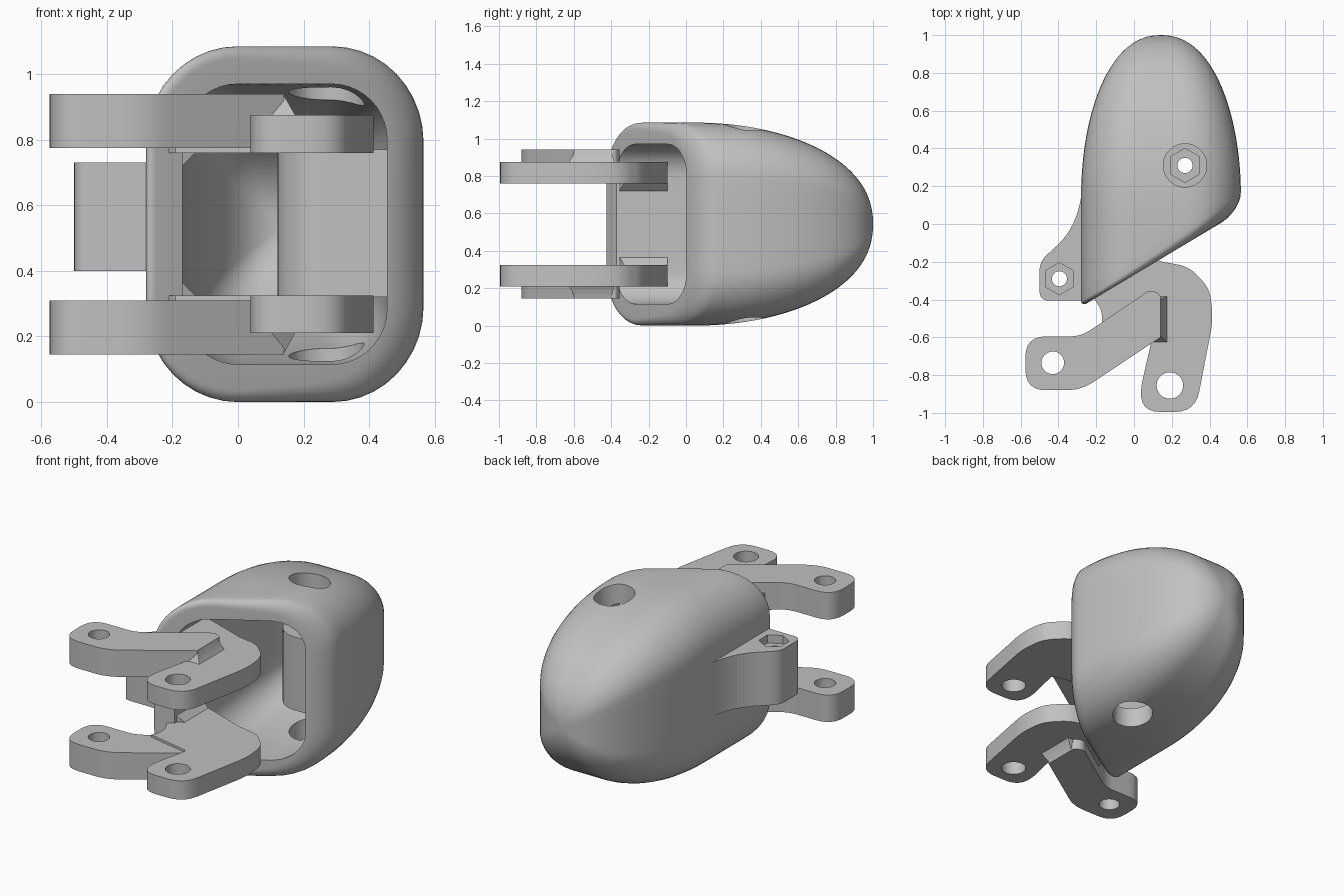
import bpy, bmesh, math
from mathutils import Vector

if "Cube" in bpy.data.objects:
    bpy.data.objects.remove(bpy.data.objects["Cube"])

grey = bpy.data.materials.new("plain grey")
grey.use_nodes = True
COLOUR = (0.53, 0.53, 0.53, 1)
grey.diffuse_color = COLOUR
grey.node_tree.nodes["Principled BSDF"].inputs["Base Color"].default_value = COLOUR

MID = 0.5425          # height of the mirror plane
SCREW = (0.27, 0.31)  # screw post axis
PIN = (-0.395, -0.29)  # lug pin axis


def finish(name, bm):
    bmesh.ops.remove_doubles(bm, verts=bm.verts, dist=1e-5)
    bmesh.ops.recalc_face_normals(bm, faces=bm.faces)
    mesh = bpy.data.meshes.new(name)
    bm.to_mesh(mesh)
    bm.free()
    mesh.materials.append(grey)
    ob = bpy.data.objects.new(name, mesh)
    bpy.context.collection.objects.link(ob)
    return ob


def loft(bm, rings, close_ends=False):
    rows = [[bm.verts.new(p) for p in ring] for ring in rings]
    n = len(rows[0])
    for a, b in zip(rows, rows[1:]):
        for i in range(n):
            j = (i + 1) % n
            bm.faces.new((a[i], a[j], b[j], b[i]))
    if close_ends:
        bm.faces.new(rows[0])
        bm.faces.new(rows[-1])


def rounded(points, steps=6):
    """Outline from (x, y, corner size) points."""
    out = []
    for i, (x, y, r) in enumerate(points):
        p = Vector((x, y))
        if r == 0:
            out.append(p)
            continue
        a = p + (Vector(points[i - 1][:2]) - p).normalized() * r
        b = p + (Vector(points[(i + 1) % len(points)][:2]) - p).normalized() * r
        for k in range(steps + 1):
            t = k / steps
            out.append(a * (1 - t) ** 2 + p * 2 * t * (1 - t) + b * t * t)
    return out


def disc(centre, r, n=40):
    return [(centre[0] + r * math.sin(math.tau * i / n),
             centre[1] + r * math.cos(math.tau * i / n)) for i in range(n)]


def prism(name, outline, z0, z1, mirror=False, top=None):
    def ring(pts, z):
        return [(p[0], p[1], 2 * MID - z if mirror else z) for p in pts]
    bm = bmesh.new()
    loft(bm, [ring(outline, z0), ring(top or outline, z1)], True)
    return finish(name, bm)


def apply_boolean(ob, other, operation="DIFFERENCE"):
    mod = ob.modifiers.new("join", "BOOLEAN")
    mod.operation, mod.solver, mod.object = operation, "EXACT", other
    bpy.context.view_layer.objects.active = ob
    bpy.ops.object.modifier_apply(modifier=mod.name)
    bpy.data.objects.remove(other)


def drill(ob, centre, r, z0, z1, sides=40):
    apply_boolean(ob, prism("cutter", disc(centre, r, sides), z0, z1))


# Rounded-rectangle section in unit coordinates
def section(ru, rv, arc=10, straight=5):
    corners = [(1 - ru, 1 - rv, 0), (ru, 1 - rv, 1), (ru, rv, 2), (1 - ru, rv, 3)]
    pts = []
    for cu, cv, q in corners:
        for k in range(arc + 1):
            a = (q + k / arc) * math.pi / 2
            pts.append((cu + ru * math.cos(a), cv + rv * math.sin(a)))
    out = []
    for i, p in enumerate(pts):
        out.append(p)
        if i % (arc + 1) == arc:
            q = pts[(i + 1) % len(pts)]
            for k in range(1, straight):
                t = k / straight
                out.append((p[0] + (q[0] - p[0]) * t, p[1] + (q[1] - p[1]) * t))
    return out


def rim_y(x):
    return 0.6 * x - 0.27


def dome(y, start, end):
    q = min(1, max(0, (y - start) / (end - start)))
    return max(0, 1 - q * q) ** 0.45


def dome_rings(sec, cx, wx, hz, end, start_x, start_z, lip, steps=28):
    rings = []
    for s in range(steps + 1):
        t = math.sin(s / steps * math.pi / 2)
        ring = []
        for u, v in sec:
            y0 = rim_y(cx + wx * (2 * u - 1)) + lip(u)
            y = y0 + (end - y0) * t
            ring.append((cx + wx * (2 * u - 1) * dome(y, start_x, end), y,
                         MID + hz * (2 * v - 1) * dome(y, start_z, end)))
        rings.append(ring)
    return rings


# Hollow cap with a slanted, rounded rim
def lip_size(u):
    return 0.03 + 0.07 * u * u


outer_sec, inner_sec = section(0.33, 0.265), section(0.27, 0.2)
outer = dome_rings(outer_sec, 0.143, 0.423, MID, 1.0, 0.15, 0.05, lip_size)
inner = dome_rings(inner_sec, 0.1425, 0.3125, 0.4275, 0.88, 0.1, 0.0, lambda u: 0)
lip = []
for k in range(6, 0, -1):
    a = k / 6 * math.pi / 2
    ring = []
    for u, v in outer_sec:
        f = lip_size(u)
        inset = f * (1 - math.cos(a))
        x = 0.143 + (0.423 - inset) * (2 * u - 1)
        ring.append((x, rim_y(x) + f * (1 - math.sin(a)), MID + (MID - inset) * (2 * v - 1)))
    lip.append(ring)
bm = bmesh.new()
loft(bm, inner[::-1] + lip + outer)
cap = finish("cap_shell", bm)
for z0, z1 in ((0.77, 1.3), (-0.2, 0.32)):
    drill(cap, SCREW, 0.115, z0, z1)

# Screw post inside the cap, joined to the side wall
sx, sy = SCREW
post_outline = [(sx - 0.15 * math.sin(math.pi * k / 20), sy + 0.15 * math.cos(math.pi * k / 20))
                for k in range(21)] + [(0.48, sy - 0.15), (0.48, sy + 0.15)]
post = prism("screw_post", post_outline, 0.32, 0.77)
drill(post, SCREW, 0.04, 0.2, 0.9)
drill(post, SCREW, 0.09, 0.71, 0.9, 6)

# Side lug with a hexagonal pocket
lug_outline = rounded([(-0.27, 0.22, 0), (-0.29, 0.06, 0.1), (-0.36, -0.07, 0.07),
                       (-0.5, -0.2, 0.05), (-0.5, -0.405, 0.05), (-0.27, -0.405, 0)])
lug = prism("side_lug", lug_outline, 0.4, 0.73)
drill(lug, PIN, 0.04, 0.3, 0.9)
drill(lug, PIN, 0.085, 0.68, 0.9, 6)

# Bracket pair: thick outer arm, thin inner arm with web, ramp between them
thick = rounded([(-0.575, -0.595, 0.11), (-0.28, -0.595, 0.06), (0.09, -0.345, 0.035),
                 (0.14, -0.375, 0.015), (0.14, -0.6, 0), (-0.28, -0.88, 0.08),
                 (-0.575, -0.88, 0.11)])
thin = rounded([(0.03, -0.995, 0.11), (0.325, -0.995, 0.11), (0.42, -0.5, 0.08),
                (0.4, -0.34, 0.06), (0.29, -0.225, 0.06), (0.15, -0.2, 0),
                (-0.13, -0.1, 0), (-0.22, -0.1, 0), (-0.22, -0.38, 0),
                (-0.17, -0.46, 0.03), (-0.17, -0.53, 0.02), (-0.19, -0.57, 0),
                (0.09, -0.63, 0.02), (0.04, -0.85, 0.02)])
ramp = [(0.09, -0.38), (0.18, -0.38), (0.18, -0.63), (0.1, -0.63)]
ramp_top = [(0.09, -0.4), (0.139, -0.4), (0.139, -0.59), (0.1, -0.59)]
strip = [(-0.22, -0.38), (-0.13, -0.33), (-0.13, -0.1), (-0.22, -0.1)]
strip_low = [(-0.22, -0.38), (-0.17, -0.355), (-0.17, -0.1), (-0.22, -0.1)]
for side, flip in (("upper", False), ("lower", True)):
    arm = prism(side + "_bracket", thick, 0.775, 0.94, flip)
    apply_boolean(arm, prism("part", thin, 0.76, 0.875, flip), "UNION")
    apply_boolean(arm, prism("part", ramp, 0.865, 0.938, flip, ramp_top), "UNION")
    drill(arm, (-0.43, -0.735), 0.06, -0.1, 1.2)
    drill(arm, (0.19, -0.855), 0.07, -0.1, 1.2)
    # Small fillet strip between the web and the cap wall
    prism(side + "_web_fillet", strip, 0.761, 0.72, flip, strip_low)

# Smooth shading with sharp edges kept
for ob in bpy.context.scene.objects:
    ob.select_set(ob.type == "MESH")
bpy.ops.object.shade_smooth_by_angle(angle=math.radians(30))
